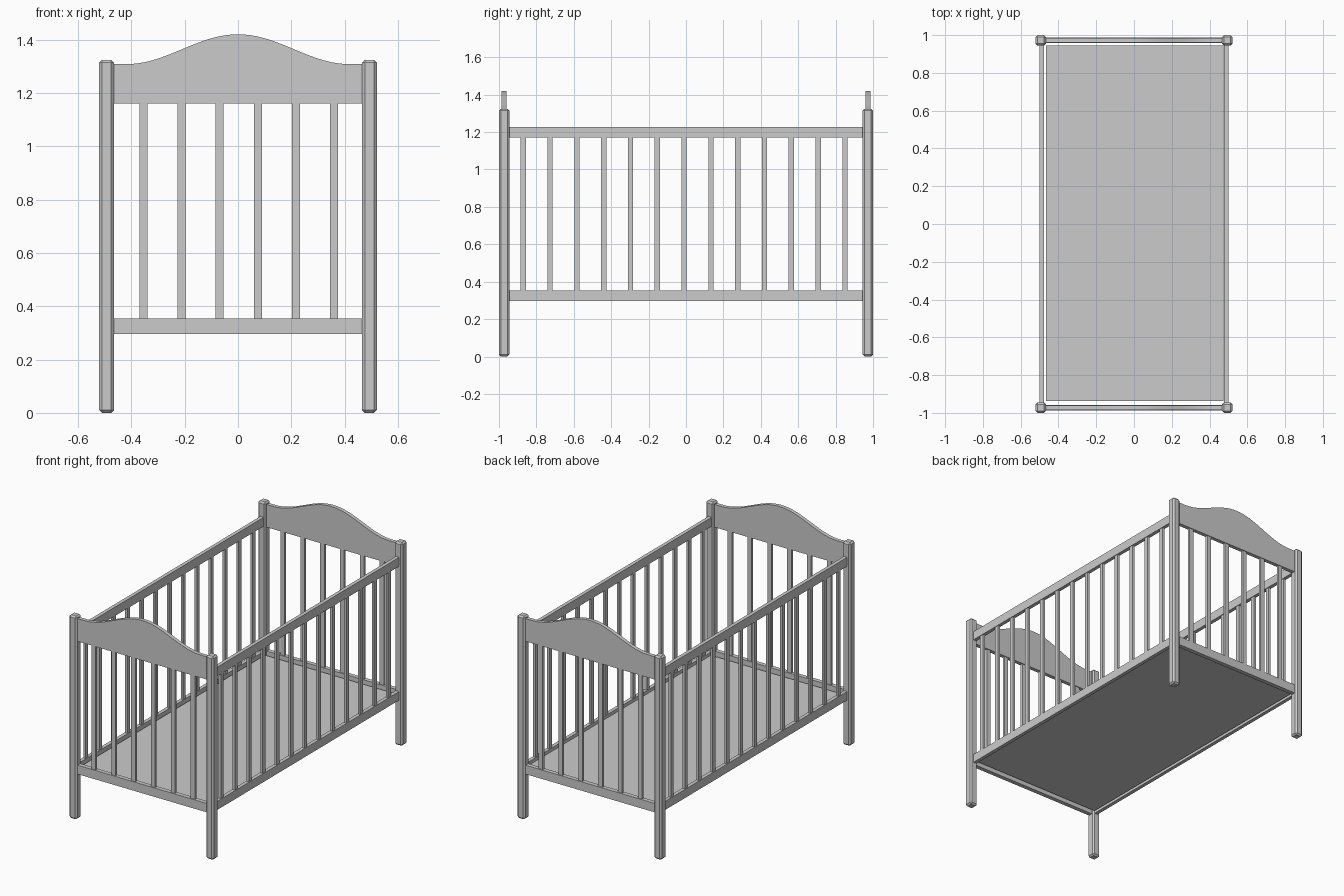
import bpy, bmesh, math

cube = bpy.data.objects.get("Cube")
if cube:
    bpy.data.objects.remove(cube, do_unlink=True)

grey = bpy.data.materials.new("plain grey")
grey.use_nodes = True
colour = (0.6, 0.6, 0.6, 1)
grey.diffuse_color = colour
grey.node_tree.nodes["Principled BSDF"].inputs["Base Color"].default_value = colour


def add_object(name, bm):
    bmesh.ops.recalc_face_normals(bm, faces=bm.faces)
    mesh = bpy.data.meshes.new(name)
    bm.to_mesh(mesh)
    bm.free()
    mesh.materials.append(grey)
    obj = bpy.data.objects.new(name, mesh)
    bpy.context.collection.objects.link(obj)
    return obj


def box(name, centre, size, bevel=0):
    bm = bmesh.new()
    bmesh.ops.create_cube(bm, size=1)
    for v in bm.verts:
        v.co = [c + p * s for c, p, s in zip(centre, v.co, size)]
    obj = add_object(name, bm)
    if bevel:
        mod = obj.modifiers.new("chamfer", "BEVEL")
        mod.width = bevel
        mod.segments = 1
    return obj


def arched_board(name, y, thick, half, bottom, shoulder, rise, span):
    """Board with a flat bottom and a bell-shaped top edge."""
    bm = bmesh.new()
    steps = 40
    outline = [(-half, bottom), (half, bottom)]
    for i in range(steps + 1):
        x = half - 2 * half * i / steps
        t = min(abs(x) / span, 1)
        outline.append((x, shoulder + rise * (1 + math.cos(math.pi * t)) / 2))
    face = bm.faces.new([bm.verts.new((x, y - thick / 2, z)) for x, z in outline])
    ext = bmesh.ops.extrude_face_region(bm, geom=[face])
    new = [g for g in ext["geom"] if isinstance(g, bmesh.types.BMVert)]
    bmesh.ops.translate(bm, verts=new, vec=(0, thick, 0))
    return add_object(name, bm)


# Corner posts
for sx, side in ((1, "left"), (-1, "right")):
    for sy, end in ((-1, "front"), (1, "back")):
        box(f"{end}_{side}_post", (sx * 0.493, sy * 0.972, 0.662),
            (0.055, 0.055, 1.324), 0.01)

# End panels: arched board, lower rail and slats
for sy, end in ((-1, "front"), (1, "back")):
    y = sy * 0.973
    arched_board(f"{end}_arched_board", y, 0.025, 0.468, 1.16, 1.308, 0.112, 0.42)
    box(f"{end}_lower_rail", (0, y, 0.325), (0.936, 0.028, 0.058))
    for i in range(6):
        box(f"{end}_slat_{i + 1}", (0.003 + (i - 2.5) * 0.143, y, 0.757),
            (0.03, 0.016, 0.83))

# Side panels: two rails and slats
for sx, side in ((1, "left"), (-1, "right")):
    x = sx * 0.488
    box(f"{side}_top_rail", (x, 0, 1.199), (0.024, 1.89, 0.058))
    box(f"{side}_lower_rail", (x, 0, 0.326), (0.024, 1.89, 0.056))
    for i in range(13):
        box(f"{side}_slat_{i + 1}", (x, -0.01 + (i - 6) * 0.1433, 0.762),
            (0.016, 0.028, 0.84))

# Bed base
box("bed_base", (0.004, 0.004, 0.32), (0.942, 1.88, 0.026))
